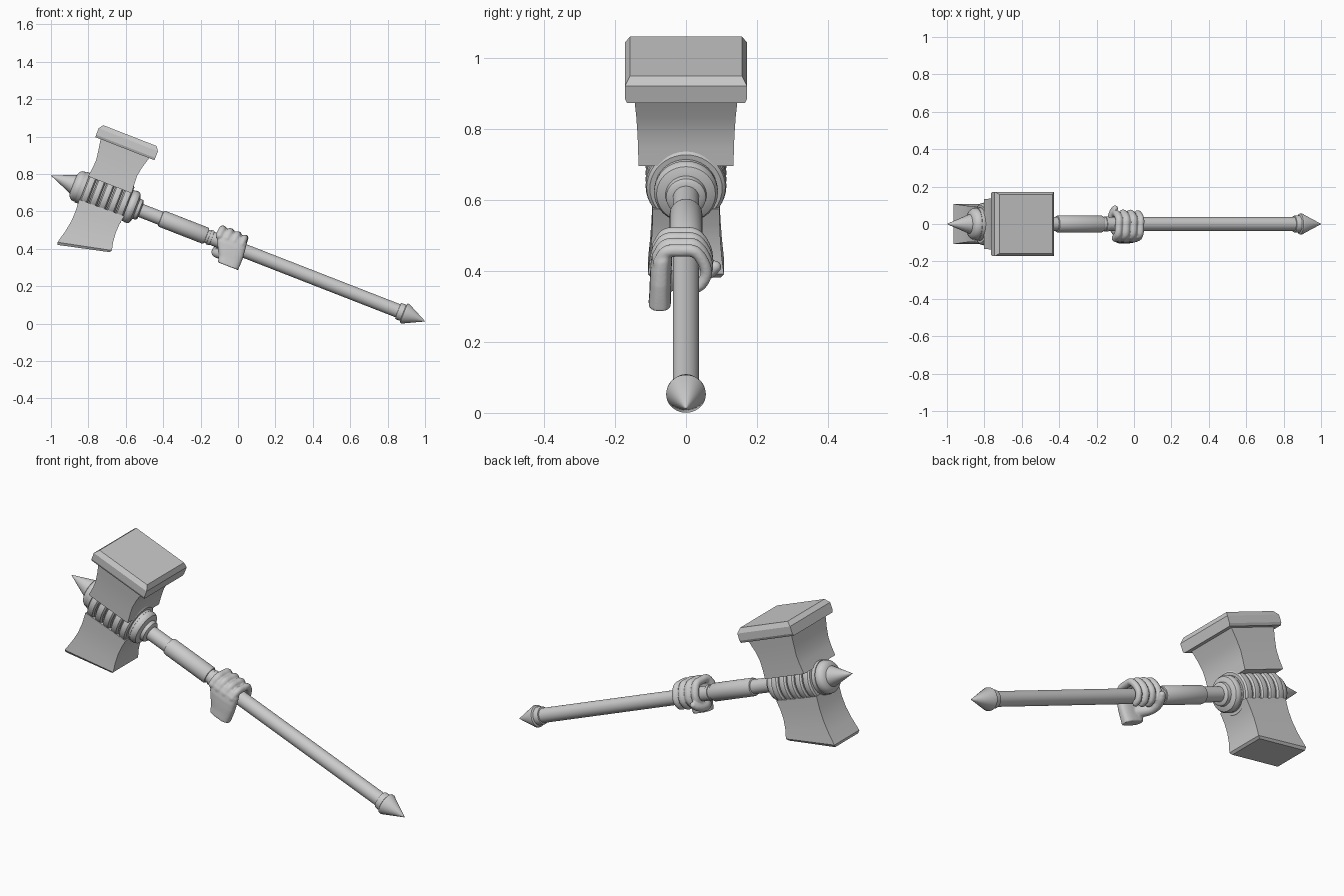
import bpy, bmesh, math
from mathutils import Matrix, Vector

if "Cube" in bpy.data.objects:
    bpy.data.objects.remove(bpy.data.objects["Cube"])

# Local frame: x runs along the shaft from the spike tip, z points to the striking face
TILT = Matrix.Translation((-1, 0, 0.792)) @ Matrix.Rotation(math.atan(0.39), 4, 'Y')


def finish(name, bm, angle=35):
    bmesh.ops.recalc_face_normals(bm, faces=bm.faces)
    bm.transform(TILT)
    me = bpy.data.meshes.new(name)
    bm.to_mesh(me)
    bm.free()
    ob = bpy.data.objects.new(name, me)
    bpy.context.collection.objects.link(ob)
    bpy.ops.object.select_all(action='DESELECT')
    ob.select_set(True)
    bpy.context.view_layer.objects.active = ob
    bpy.ops.object.shade_smooth_by_angle(angle=math.radians(angle))
    return ob


def loft(bm, rings):
    """Skin a list of point rings and cap both ends."""
    vs = [[bm.verts.new(p) for p in r] for r in rings]
    n = len(vs[0])
    for a, b in zip(vs, vs[1:]):
        for i in range(n):
            j = (i + 1) % n
            bm.faces.new((a[i], a[j], b[j], b[i]))
    bm.faces.new(vs[0][::-1])
    bm.faces.new(vs[-1])


def lathe(name, profile, n=40):
    """Turned part: profile of (distance along shaft, radius)."""
    bm = bmesh.new()
    loft(bm, [[(s, r * math.cos(2 * math.pi * i / n), r * math.sin(2 * math.pi * i / n))
               for i in range(n)] for s, r in profile])
    return finish(name, bm)


def block(name, sections):
    """Rectangular loft: (left s, left t, right s, right t, half depth)."""
    bm = bmesh.new()
    loft(bm, [[(a, -h, ta), (b, -h, tb), (b, h, tb), (a, h, ta)]
              for a, ta, b, tb, h in sections])
    return finish(name, bm, 20)


def tube(bm, path, n=14, steps=6):
    """Round-ended finger through (s, y, t, radius) points."""
    P = [Vector(p) for p in path]
    P = [2 * P[0] - P[1]] + P + [2 * P[-1] - P[-2]]
    pts = []
    for k in range(1, len(P) - 2):
        a, b, c, d = P[k - 1:k + 3]
        for m in range(steps):
            u = m / steps
            pts.append(0.5 * (2 * b + (c - a) * u + (2 * a - 5 * b + 4 * c - d) * u * u
                              + (3 * b - a - 3 * c + d) * u ** 3))
    pts.append(P[-2])
    rings = []
    for k, p in enumerate(pts):
        tan = (pts[min(k + 1, len(pts) - 1)] - pts[max(k - 1, 0)]).xyz.normalized()
        e1 = tan.cross(Vector((1, 0.01, 0.3)) if abs(tan.x) < 0.8 else Vector((0, 0, 1))).normalized()
        e2 = tan.cross(e1)
        rings.append([p.xyz + p.w * (e1 * math.cos(2 * math.pi * i / n)
                      + e2 * math.sin(2 * math.pi * i / n)) for i in range(n)])
    loft(bm, rings)
    for p in (pts[0], pts[-1]):
        bmesh.ops.create_uvsphere(bm, u_segments=14, v_segments=10, radius=p.w,
                                  matrix=Matrix.Translation(p.xyz))


# Head: striking cap, flared neck and lower counterweight
block("striking_cap", [(0.146, 0.277, 0.486, 0.277, 0.166), (0.146, 0.29, 0.486, 0.29, 0.172),
                       (0.146, 0.328, 0.486, 0.328, 0.172), (0.163, 0.352, 0.469, 0.352, 0.158)])
block("upper_neck", [(0.186, 0.068, 0.437, 0.068, 0.134), (0.193, 0.12, 0.432, 0.12, 0.135),
                     (0.195, 0.165, 0.43, 0.165, 0.137), (0.188, 0.215, 0.438, 0.215, 0.140),
                     (0.176, 0.28, 0.456, 0.28, 0.146)])
block("lower_counterweight", [(0.187, -0.065, 0.444, -0.06, 0.095), (0.192, -0.13, 0.436, -0.11, 0.095),
                              (0.190, -0.19, 0.434, -0.16, 0.097), (0.180, -0.25, 0.439, -0.21, 0.101),
                              (0.162, -0.32, 0.449, -0.255, 0.107), (0.168, -0.333, 0.441, -0.268, 0.099)])

# Ribbed binding between the two halves
lathe("binding_core", [(0.17, 0.088), (0.45, 0.088)])
for i in range(5):
    c = 0.213 + i * 0.051
    lathe(f"binding_rib_{i + 1}", [(c - 0.022, 0.08), (c - 0.022, 0.102), (c - 0.015, 0.111),
                                   (c, 0.114), (c + 0.015, 0.111), (c + 0.022, 0.102), (c + 0.022, 0.08)])

# Collars and spike
lathe("spike", [(0, 0.0005), (0.128, 0.052), (0.136, 0.052), (0.136, 0.03)])
lathe("spike_collar", [(0.125, 0.04), (0.13, 0.06), (0.137, 0.074), (0.15, 0.083), (0.168, 0.085),
                       (0.182, 0.08), (0.19, 0.07)])
lathe("shaft_collar", [(0.435, 0.07), (0.442, 0.082), (0.455, 0.09), (0.47, 0.09), (0.482, 0.083),
                       (0.488, 0.068), (0.49, 0.058), (0.508, 0.056), (0.514, 0.048), (0.516, 0.03)])

# Shaft, grip sleeve and pommel
lathe("shaft", [(0.48, 0.037), (2.01, 0.037)])
lathe("grip_sleeve", [(0.628, 0.03), (0.632, 0.044), (0.64, 0.046), (0.885, 0.046), (0.892, 0.042), (0.894, 0.03)])
lathe("sleeve_ring", [(0.905, 0.03), (0.907, 0.041), (0.923, 0.041), (0.925, 0.03)])
lathe("pommel_ring", [(1.99, 0.03), (1.992, 0.044), (2.0, 0.046), (2.022, 0.046), (2.024, 0.035)])
lathe("pommel_point", [(2.018, 0.04), (2.025, 0.055), (2.035, 0.056), (2.147, 0.0005)])

# Gripping hand: palm, four curled fingers and thumb fused together
bm = bmesh.new()
palm = [(0.062, -0.056, 1.024, 0.074, 0.020), (0.035, -0.066, 1.027, 0.082, 0.027),
        (0.0, -0.070, 1.033, 0.080, 0.030), (-0.035, -0.072, 1.044, 0.073, 0.030),
        (-0.07, -0.073, 1.054, 0.063, 0.030), (-0.108, -0.074, 1.058, 0.058, 0.032)]
loft(bm, [[(c + a * math.copysign(abs(math.cos(q)) ** 0.7, math.cos(q)),
            y + b * math.copysign(abs(math.sin(q)) ** 0.7, math.sin(q)), t)
           for q in [2 * math.pi * i / 24 for i in range(24)]] for t, y, c, a, b in palm])
for i, r in enumerate((0.022, 0.0235, 0.0225, 0.019)):
    s = 0.962 + 0.042 * i
    arc = [(20, 0.080), (48, 0.081), (80, 0.066), (112, 0.067), (150, 0.058),
           (185, 0.057), (220, 0.054), (245, 0.050)]
    tube(bm, [(s + 0.00007 * (a - 90), -d * math.cos(math.radians(a)), d * math.sin(math.radians(a)),
               r * (1.0 - 0.0007 * a)) for a, d in arc])
tube(bm, [(1.035, -0.068, -0.055, 0.030), (1.0, -0.040, -0.060, 0.029), (0.975, -0.005, -0.064, 0.025),
          (0.968, 0.035, -0.058, 0.022), (0.972, 0.066, -0.042, 0.021), (0.975, 0.083, -0.028, 0.017)])
hand = finish("gripping_hand", bm, 60)
fuse = hand.modifiers.new("fuse", 'REMESH')
fuse.mode = 'VOXEL'
fuse.voxel_size = 0.0045
fuse.use_smooth_shade = True
relax = hand.modifiers.new("relax", 'SMOOTH')
relax.factor = 0.5
relax.iterations = 3
